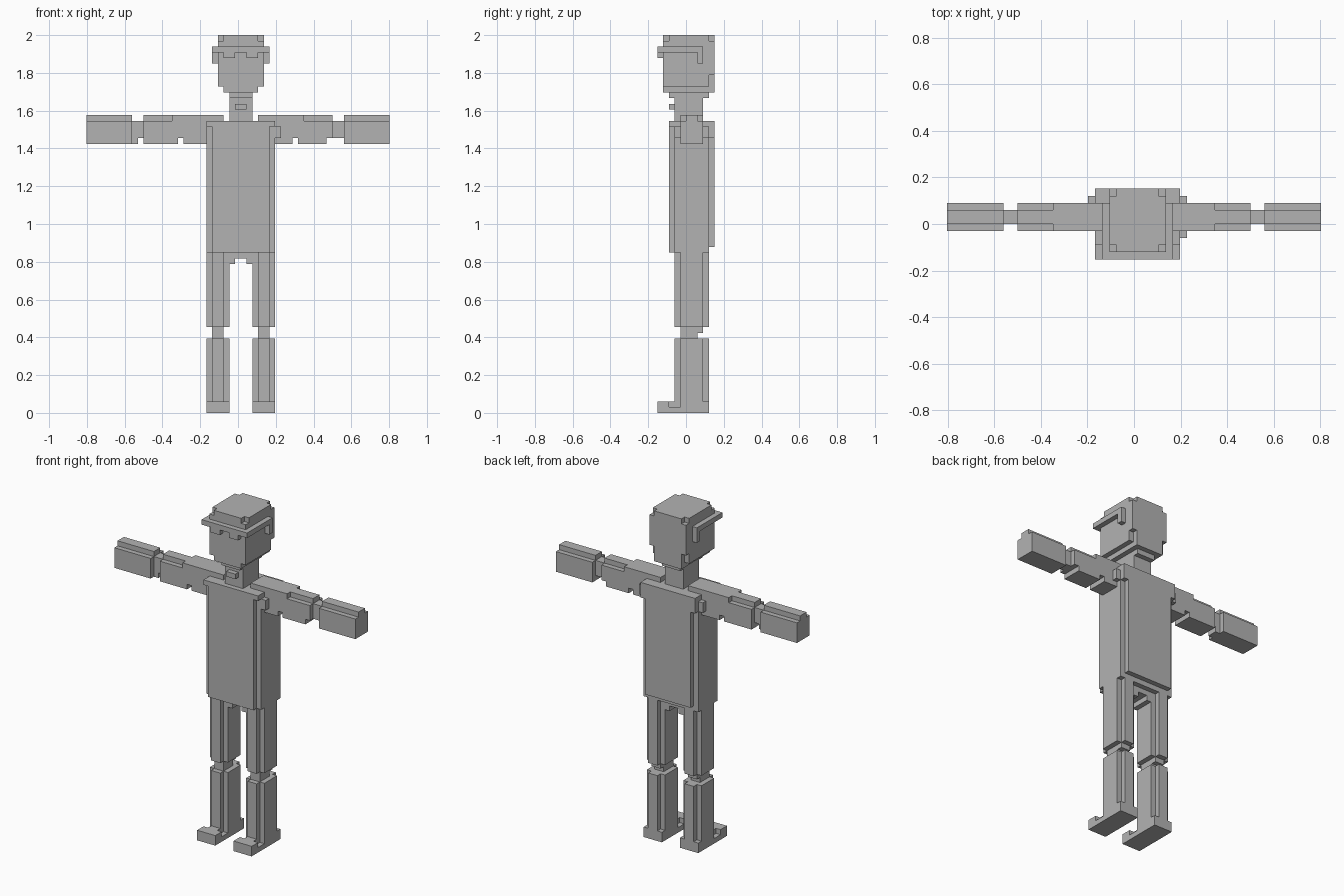
import bpy, bmesh, math
from mathutils import Vector

if "Cube" in bpy.data.objects:
    bpy.data.objects.remove(bpy.data.objects["Cube"])

U = 2 / 66                       # block size
parts = {}                       # part name -> set of filled cells


def box(part, x, y, z, cut=False):
    """Fill (or clear) a range of cells in a part."""
    cells = {(i, j, k) for i in range(*x) for j in range(*y) for k in range(*z)}
    s = parts.setdefault(part, set())
    if cut:
        s -= cells
    else:
        s |= cells


def plus(part, x, y, z):
    """Column with its four vertical corners notched."""
    box(part, (x[0] + 1, x[1] - 1), y, z)
    box(part, x, (y[0] + 1, y[1] - 1), z)


# Head with notched crown, narrow chin and cut lower back corners
box("head", (23, 31), (1, 10), (57, 65))
plus("head", (23, 31), (1, 10), (65, 66))
box("head", (24, 30), (1, 10), (56, 57))
for x in (23, 30):
    box("head", (x, x + 1), (9, 10), (57, 59), cut=True)

# Glasses: front bar, two lenses, side arms and ear hooks
box("glasses", (23, 31), (0, 1), (63, 64))
for x in (24, 28):
    box("glasses", (x, x + 2), (0, 1), (62, 63))
for x in (22, 31):
    box("glasses", (x, x + 1), (0, 8), (63, 64))
    box("glasses", (x, x + 1), (7, 8), (61, 64))

# Neck with upper ring and throat
box("neck", (25, 29), (3, 8), (51, 56))
box("neck", (25, 29), (2, 9), (55, 56))
box("neck", (26, 28), (2, 3), (53, 54))

# Torso with notched vertical corners, shoulder blocks and tabs
box("torso", (21, 33), (3, 9), (28, 51))
box("torso", (22, 32), (2, 3), (28, 51))
box("torso", (22, 32), (9, 10), (29, 51))
for x in (21, 32):
    box("torso", (x, x + 1), (9, 10), (48, 51))
    box("torso", (x, x + 1), (2, 3), (50, 51))
box("torso", (33, 34), (3, 9), (48, 50))
box("torso", (20, 21), (8, 9), (48, 50))

# Arms
for name, m in (("left_arm", False), ("right_arm", True)):
    def arm(x0, x1, y, z, cut=False):
        box(name, (53 - x1, 53 - x0) if m else (x0, x1), y, z, cut)
    arm(0, 8, (4, 8), (47, 51))          # hand
    arm(0, 8, (5, 7), (51, 52))
    arm(8, 10, (5, 7), (48, 51))         # wrist
    arm(10, 21, (4, 8), (47, 51))        # upper arm
    arm(10, 23 if m else 24, (5, 7), (51, 52))
    arm(15, 23 if m else 24, (4, 8), (51, 52))
    arm(16, 17, (4, 8), (47, 48), cut=True)
    if m:
        arm(10, 11, (4, 8), (47, 48), cut=True)
        arm(20, 21, (4, 8), (47, 51), cut=True)
    else:
        arm(8, 9, (5, 7), (47, 48))

# Legs and feet
for name, x in (("left_leg", 21), ("right_leg", 29)):
    plus(name, (x, x + 4), (3, 9), (15, 28))          # thigh
    box(name, (x + 1, x + 3), (4, 8), (14, 15))       # knee
    box(name, (x + 1, x + 3), (4, 7), (13, 14))
    plus(name, (x, x + 4), (3, 9), (2, 13))           # shin
    box(name, (x, x + 4), (2, 9), (0, 1))             # foot
    box(name, (x, x + 4), (4, 9), (1, 2))
    box(name, (x + 1, x + 3), (2, 4), (1, 2))
    box(name, (x, x + 4), (0, 2), (0, 2))             # toe

# Crotch arch
box("crotch", (25, 29), (4, 8), (26, 28))
box("crotch", (26, 28), (4, 8), (26, 27), cut=True)

grey = bpy.data.materials.new("grey")
grey.diffuse_color = (0.45, 0.45, 0.45, 1)
grey.use_nodes = True
grey.node_tree.nodes["Principled BSDF"].inputs["Base Color"].default_value = grey.diffuse_color

filled = set().union(*parts.values())


def build(name, cells):
    """Skin the cells with outward faces, then merge flat areas."""
    bm = bmesh.new()
    for c in cells:
        for a in range(3):
            for s in (-1, 1):
                n = list(c)
                n[a] += s
                if tuple(n) in filled:
                    continue
                b, d = (a + 1) % 3, (a + 2) % 3
                vs = []
                for p, q in ((0, 0), (1, 0), (1, 1), (0, 1))[::s]:
                    v = list(c)
                    v[a] += s > 0
                    v[b] += p
                    v[d] += q
                    vs.append(bm.verts.new(((v[0] - 26.5) * U, (v[1] - 5) * U, v[2] * U)))
                bm.faces.new(vs)
    bmesh.ops.remove_doubles(bm, verts=bm.verts, dist=U * 0.01)
    bmesh.ops.dissolve_limit(bm, angle_limit=math.radians(1), verts=bm.verts, edges=bm.edges)
    me = bpy.data.meshes.new(name)
    bm.to_mesh(me)
    bm.free()
    me.materials.append(grey)
    bpy.context.collection.objects.link(bpy.data.objects.new(name, me))


for name, cells in parts.items():
    build(name, cells)
